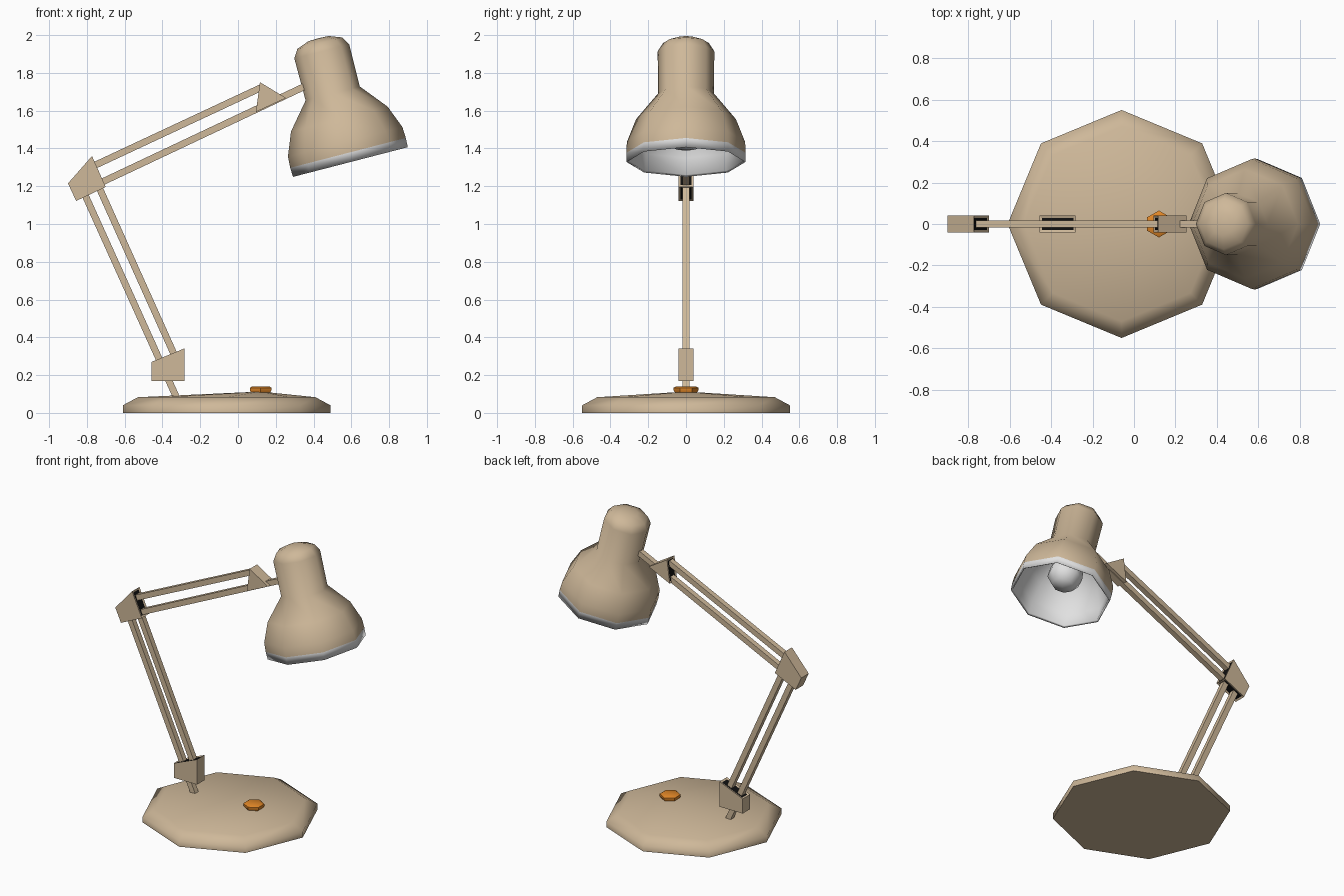
import bpy, bmesh, math
from mathutils import Vector, Matrix

if "Cube" in bpy.data.objects:
    bpy.data.objects.remove(bpy.data.objects["Cube"])


def material(name, rgb):
    m = bpy.data.materials.new(name)
    m.diffuse_color = (*rgb, 1)
    m.use_nodes = True
    m.node_tree.nodes["Principled BSDF"].inputs["Base Color"].default_value = m.diffuse_color
    return m


BEIGE = material("warm beige", (0.62, 0.48, 0.32))
ORANGE = material("orange", (0.75, 0.24, 0.02))
WHITE = material("reflector white", (0.75, 0.75, 0.75))
BLACK = material("slot black", (0.005, 0.005, 0.005))


def finish(name, bm, mats, angle=None, matrix=None):
    bmesh.ops.recalc_face_normals(bm, faces=bm.faces)
    me = bpy.data.meshes.new(name)
    bm.to_mesh(me)
    bm.free()
    for m in mats:
        me.materials.append(m)
    if angle is not None:
        me.shade_smooth()
        me.set_sharp_from_angle(angle=math.radians(angle))
    ob = bpy.data.objects.new(name, me)
    bpy.context.collection.objects.link(ob)
    if matrix is not None:
        ob.matrix_world = matrix
    return ob


def lathe(profile, sides, start=0.0, white_from=None, apex_x=0.0):
    """Spin (radius, height) points; zero radius makes a pole."""
    bm = bmesh.new()
    rings = []
    for r, z in profile:
        if r == 0:
            rings.append([bm.verts.new((apex_x if z > 0 else 0, 0, z))] * sides)
        else:
            rings.append([bm.verts.new((r * math.cos(start + math.tau * i / sides),
                                        r * math.sin(start + math.tau * i / sides), z))
                          for i in range(sides)])
    for k in range(len(rings) - 1):
        a, b = rings[k], rings[k + 1]
        for i in range(sides):
            j = (i + 1) % sides
            loop = list(dict.fromkeys((a[i], a[j], b[j], b[i])))
            f = bm.faces.new(loop)
            f.material_index = int(white_from is not None and k >= white_from)
    return bm


def rod(name, p, q, size=0.036):
    """Square bar between two (x, z) points."""
    a, b = Vector((p[0], 0, p[1])), Vector((q[0], 0, q[1]))
    d = b - a
    bm = bmesh.new()
    bmesh.ops.create_cube(bm, size=1, matrix=Matrix.Diagonal((size, size, d.length, 1)))
    tilt = Matrix.Rotation(math.atan2(d.x, d.z), 4, 'Y')
    finish(name, bm, [BEIGE], matrix=Matrix.Translation((a + b) / 2) @ tilt)


def bracket(name, outline, slots, half=0.04):
    """Extruded (x, z) outline with dark slots where the rods enter."""
    bm = bmesh.new()
    n = len(outline)
    front = [bm.verts.new((x, -half, z)) for x, z in outline]
    back = [bm.verts.new((x, half, z)) for x, z in outline]
    bm.faces.new(front)
    bm.faces.new(back[::-1])
    sides = [bm.faces.new((front[i], back[i], back[(i + 1) % n], front[(i + 1) % n]))
             for i in range(n)]
    bmesh.ops.recalc_face_normals(bm, faces=bm.faces)
    chosen = [sides[i] for i in slots]
    bmesh.ops.inset_individual(bm, faces=chosen, thickness=0.017, depth=-0.004)
    for f in chosen:
        f.material_index = 1
    finish(name, bm, [BEIGE, BLACK])


# Octagonal base, its crown peaking under the switch
finish("base", lathe([(0, 0), (0.55, 0), (0.55, 0.04), (0.47, 0.083), (0, 0.113)], 8, apex_x=0.18),
       [BEIGE], 65, Matrix.Translation((-0.06, 0, 0)))

# Orange switch
finish("switch_button", lathe([(0, 0), (0.055, 0), (0.065, 0.015), (0.065, 0.03), (0.055, 0.036), (0, 0.036)],
                              6, math.pi / 2),
       [ORANGE], 50, Matrix.Translation((0.12, 0, 0.103)))

# Parallel arm rods
rod("lower_arm_long_rod", (-0.815, 1.165), (-0.325, 0.08))
rod("lower_arm_short_rod", (-0.745, 1.215), (-0.325, 0.28))
rod("upper_arm_short_rod", (-0.785, 1.298), (0.12, 1.721))
rod("upper_arm_long_rod", (-0.76, 1.203), (0.38, 1.741))

# Joint brackets
bracket("base_bracket", [(-0.457, 0.17), (-0.282, 0.17), (-0.282, 0.342), (-0.457, 0.27)], [2])
bracket("elbow_bracket", [(-0.773, 1.36), (-0.90, 1.215), (-0.857, 1.122), (-0.70, 1.196)], [2, 3])
bracket("head_bracket", [(0.116, 1.751), (0.254, 1.667), (0.095, 1.593)], [2])

# Tilted lamp shade: beige outside, white lip and reflector
head = Matrix.Translation((0.595, 0, 1.328)) @ Matrix.Rotation(-0.253, 4, 'Y')
shade = [(0, 0.677), (0.055, 0.675), (0.122, 0.65), (0.15, 0.605), (0.148, 0.375), (0.264, 0.235),
         (0.313, 0.11), (0.316, 0.05), (0.314, 0.0), (0.302, 0.008), (0.30, 0.10),
         (0.25, 0.22), (0.13, 0.355), (0, 0.36)]
finish("lamp_shade", lathe(shade, 8, white_from=7), [BEIGE, WHITE], 180, head)

# Bulb
finish("bulb", lathe([(0.045, 0.37), (0.06, 0.3), (0.105, 0.2), (0.11, 0.14), (0.07, 0.08), (0, 0.065)], 8),
       [WHITE], 60, head)
